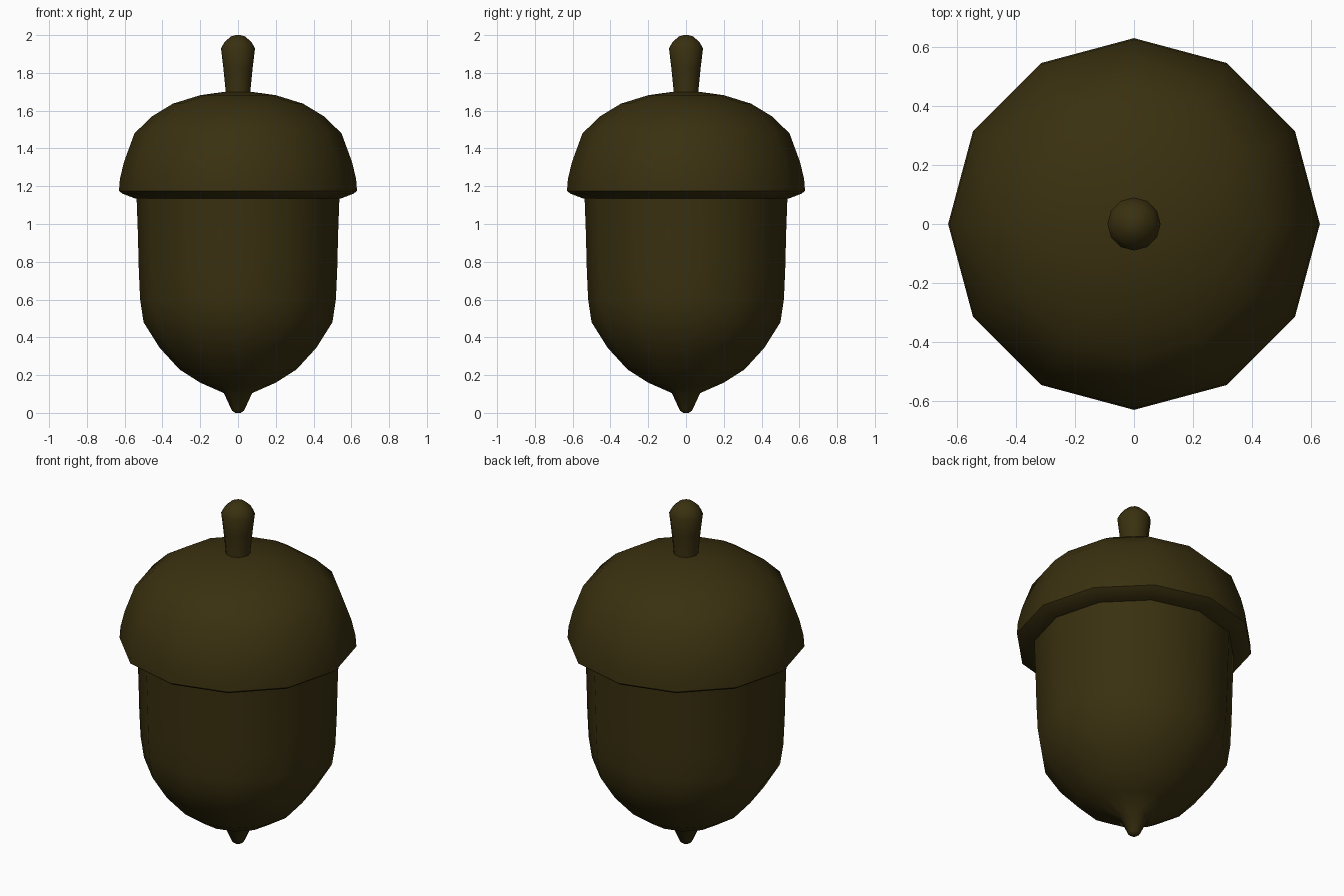
import bpy
import bmesh
from math import cos, sin, tau, radians

if "Cube" in bpy.data.objects:
    bpy.data.objects.remove(bpy.data.objects["Cube"], do_unlink=True)

SIDES = 12

# Single dark brown colour
brown = bpy.data.materials.new("dark_brown")
brown.use_nodes = True
colour = (0.042, 0.030, 0.005, 1)
brown.diffuse_color = colour
bsdf = brown.node_tree.nodes["Principled BSDF"]
bsdf.inputs["Base Color"].default_value = colour
bsdf.inputs["Roughness"].default_value = 0.8


def lathe(name, profile, sharp_angle):
    """Turn a (radius, height) profile into a closed twelve-sided solid."""
    bm = bmesh.new()
    rings = []
    for r, z in profile:
        rings.append([bm.verts.new((r * cos(tau * i / SIDES), r * sin(tau * i / SIDES), z))
                      for i in range(SIDES)])
    for low, high in zip(rings, rings[1:]):
        for i in range(SIDES):
            j = (i + 1) % SIDES
            bm.faces.new((low[i], low[j], high[j], high[i]))
    bm.faces.new(rings[0][::-1])
    bm.faces.new(rings[-1])
    bmesh.ops.recalc_face_normals(bm, faces=bm.faces)
    mesh = bpy.data.meshes.new(name)
    bm.to_mesh(mesh)
    bm.free()
    mesh.materials.append(brown)
    obj = bpy.data.objects.new(name, mesh)
    bpy.context.collection.objects.link(obj)
    bpy.ops.object.select_all(action="DESELECT")
    obj.select_set(True)
    bpy.context.view_layer.objects.active = obj
    bpy.ops.object.shade_smooth_by_angle(angle=radians(sharp_angle))
    return obj


# Nut with its pointed tip
lathe("nut", [(0.015, 0), (0.032, 0.012), (0.075, 0.105), (0.2, 0.16), (0.31, 0.23),
              (0.415, 0.345), (0.5, 0.48), (0.518, 0.6), (0.525, 0.75), (0.53, 0.95),
              (0.537, 1.14)], 60)

# Domed cap with an overhanging rim
lathe("cap", [(0.53, 1.135), (0.545, 1.135), (0.61, 1.16), (0.63, 1.175), (0.625, 1.24),
              (0.603, 1.33), (0.548, 1.48), (0.455, 1.57), (0.345, 1.637), (0.2, 1.682),
              (0.07, 1.7)], 50)

# Flared stem with a rounded end
lathe("stem", [(0.068, 1.67), (0.066, 1.71), (0.078, 1.83), (0.09, 1.93), (0.072, 1.962),
               (0.038, 1.993), (0.012, 2)], 60)
